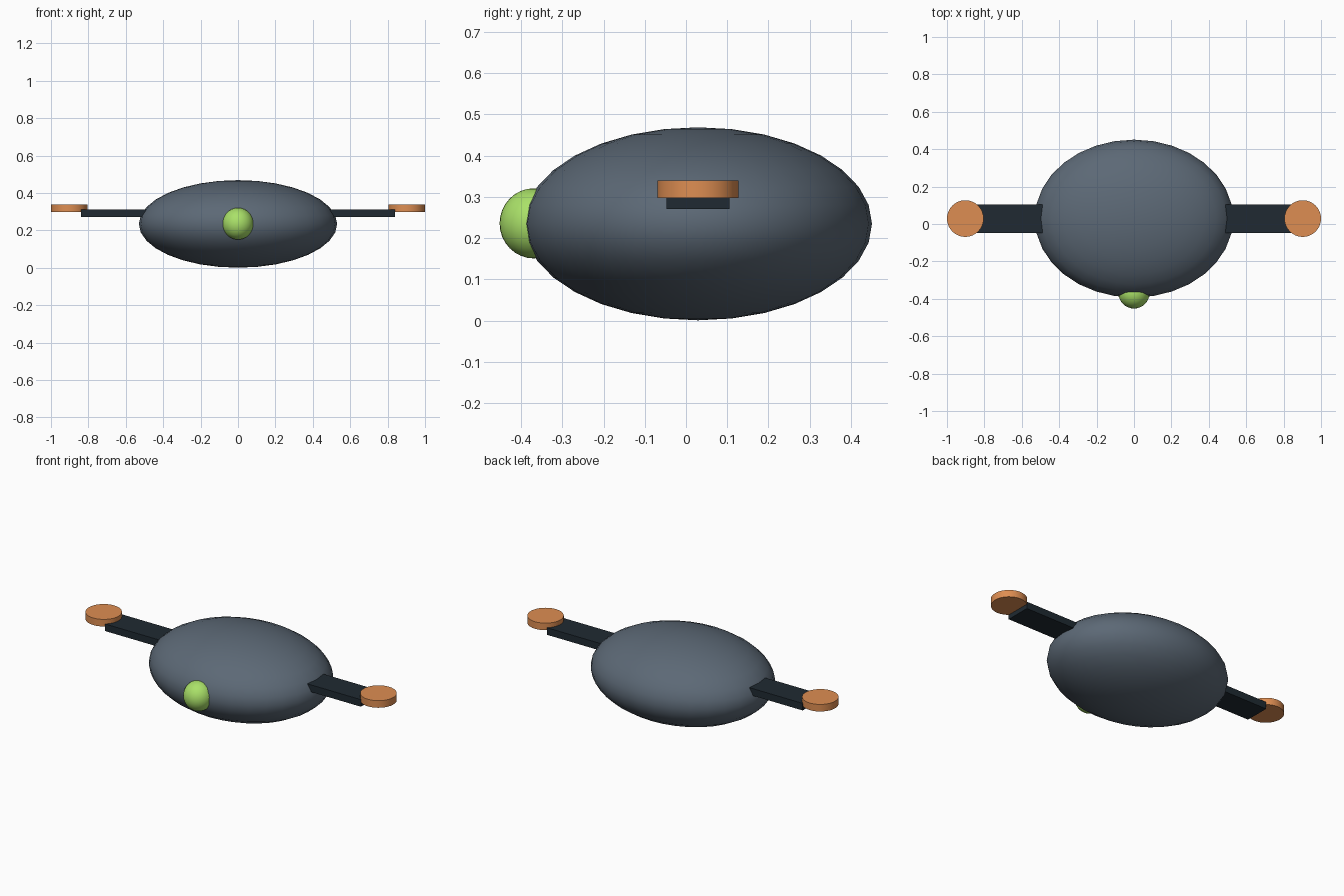
import bpy
import math

if "Cube" in bpy.data.objects:
    bpy.data.objects.remove(bpy.data.objects["Cube"])


def paint(obj, name, rgb):
    mat = bpy.data.materials.get(name) or bpy.data.materials.new(name)
    mat.diffuse_color = (*rgb, 1)
    mat.use_nodes = True
    mat.node_tree.nodes["Principled BSDF"].inputs["Base Color"].default_value = mat.diffuse_color
    obj.data.materials.append(mat)


def finish(obj, name, mat, rgb, smooth=True):
    obj.name = name
    bpy.ops.object.transform_apply(location=False, rotation=False, scale=True)
    if smooth:
        bpy.ops.object.shade_smooth_by_angle(angle=math.radians(35))
    paint(obj, mat, rgb)
    return obj


def ellipsoid(name, loc, radii, mat, rgb):
    bpy.ops.mesh.primitive_uv_sphere_add(segments=32, ring_count=16, radius=1, location=loc)
    obj = bpy.context.object
    obj.scale = radii
    return finish(obj, name, mat, rgb)


SLATE = (0.107, 0.14, 0.18)
DARK = (0.014, 0.023, 0.032)
ORANGE = (0.73, 0.27, 0.085)
GREEN = (0.40, 0.75, 0.14)
Y = 0.029

# Flattened body and the round lens on its front
ellipsoid("body", (0, Y, 0.235), (0.53, 0.422, 0.234), "slate", SLATE)
ellipsoid("front_lens", (0, -0.369, 0.236), (0.083, 0.083, 0.085), "lime", GREEN)

# Crossbar running through the body, forming both arms
bpy.ops.mesh.primitive_cube_add(size=1, location=(0, Y, 0.292))
bar = bpy.context.object
bar.scale = (1.68, 0.152, 0.042)
finish(bar, "arm_crossbar", "dark", DARK, smooth=False)

# Rotor discs at the arm ends
for side, sx in (("left", -1), ("right", 1)):
    bpy.ops.mesh.primitive_cylinder_add(vertices=32, radius=0.098, depth=0.042,
                                        location=(sx * 0.902, Y, 0.319))
    finish(bpy.context.object, f"{side}_rotor_disc", "orange", ORANGE)
